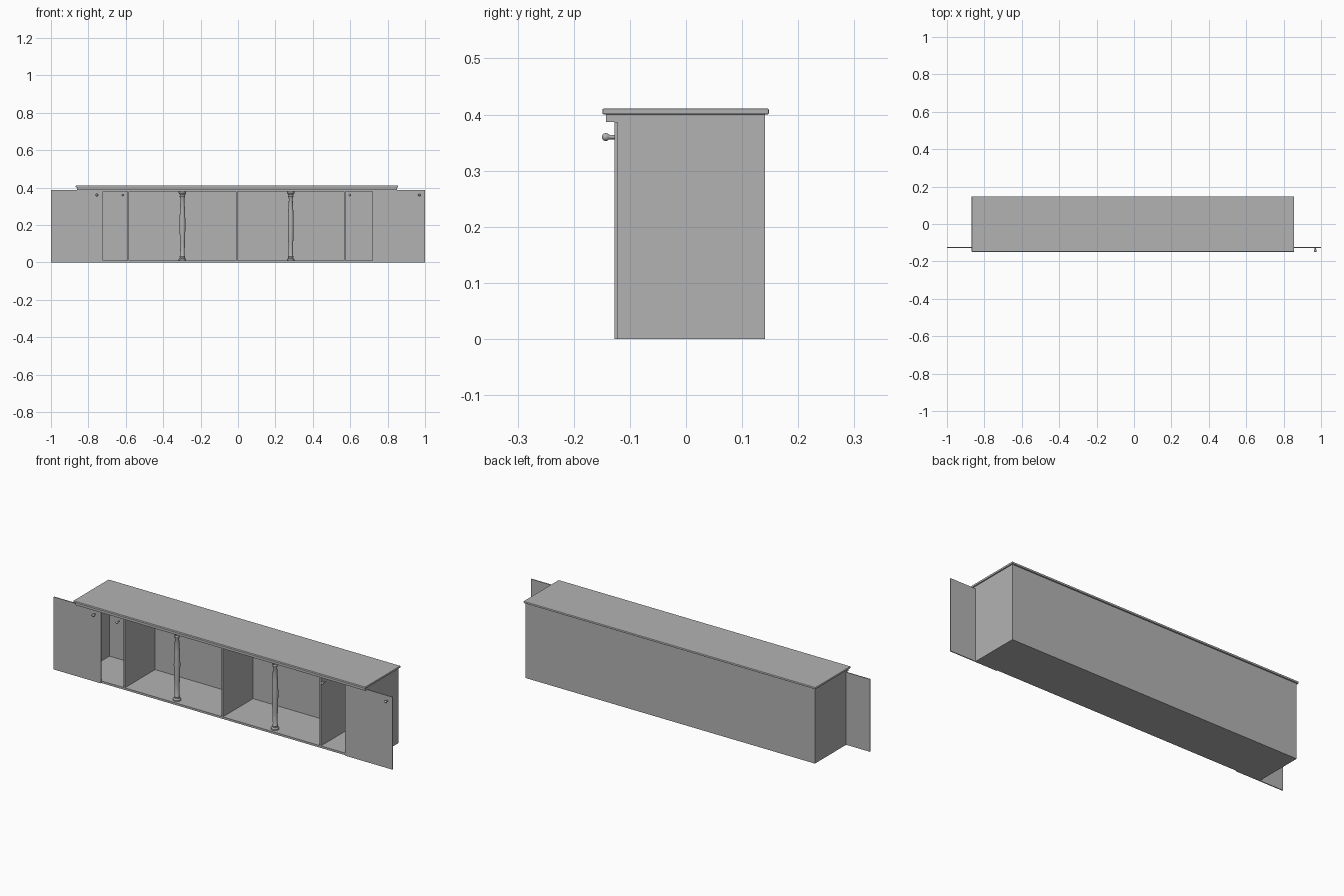
import bpy, bmesh, math
from mathutils import Matrix

old = bpy.data.objects.get("Cube")
if old:
    bpy.data.objects.remove(old, do_unlink=True)

gray = bpy.data.materials.new("plain gray")
gray.use_nodes = True
tone = (0.45, 0.45, 0.45, 1)
gray.diffuse_color = tone
gray.node_tree.nodes["Principled BSDF"].inputs["Base Color"].default_value = tone


def finish(name, bm):
    mesh = bpy.data.meshes.new(name)
    bmesh.ops.recalc_face_normals(bm, faces=bm.faces)
    bm.to_mesh(mesh)
    bm.free()
    mesh.materials.append(gray)
    obj = bpy.data.objects.new(name, mesh)
    bpy.context.collection.objects.link(obj)
    return obj


def box(name, x, y, z, bevel=0):
    """Box spanning the given (low, high) ranges."""
    bm = bmesh.new()
    bmesh.ops.create_cube(bm, size=1)
    for v in bm.verts:
        v.co = [r[0] if c < 0 else r[1] for c, r in zip(v.co, (x, y, z))]
    obj = finish(name, bm)
    if bevel:
        mod = obj.modifiers.new("rounded edge", "BEVEL")
        mod.width = bevel
        mod.segments = 2
    return obj


def turned(name, profile, matrix, sides=20):
    """Lathe a (radius, height) profile, then place it."""
    bm = bmesh.new()
    verts = [bm.verts.new((r, 0, h)) for r, h in profile]
    edges = [bm.edges.new(p) for p in zip(verts, verts[1:])]
    bmesh.ops.spin(bm, geom=verts + edges, cent=(0, 0, 0), axis=(0, 0, 1),
                   angle=math.tau, steps=sides)
    bmesh.ops.remove_doubles(bm, verts=bm.verts, dist=0.0001)
    bmesh.ops.transform(bm, matrix=matrix, verts=bm.verts)
    obj = finish(name, bm)
    bpy.ops.object.select_all(action="DESELECT")
    obj.select_set(True)
    bpy.context.view_layer.objects.active = obj
    bpy.ops.object.shade_smooth_by_angle()
    return obj


LEFT, RIGHT = -0.86, 0.85
FRONT, BACK = -0.122, 0.141
T = 0.008

# Worktop with the lip under its front edge
box("worktop", (-0.868, 0.856), (-0.149, 0.148), (0.4, 0.411), 0.003)
box("front_lip", (LEFT, RIGHT), (-0.143, FRONT), (0.387, 0.4))

# Carcass, open at the front
box("floor_panel", (LEFT, RIGHT), (FRONT, BACK), (0, 0.011))
box("ceiling_panel", (LEFT, RIGHT), (FRONT, BACK), (0.378, 0.4))
box("back_panel", (LEFT, RIGHT), (BACK - T, BACK), (0.011, 0.378))
box("right_side_panel", (LEFT, LEFT + T), (FRONT, BACK - T), (0.011, 0.378))
box("left_side_panel", (RIGHT - T, RIGHT), (FRONT, BACK - T), (0.011, 0.378))
for name, x in (("right", -0.587), ("middle", -0.008), ("left", 0.571)):
    box(name + "_divider", (x - T / 2, x + T / 2), (FRONT, BACK - T), (0.011, 0.378))

# Sliding doors, drawn out past both ends
box("right_door", (-1, -0.721), (-0.127, FRONT), (0, 0.387))
box("left_door", (0.72, 1), (-0.127, FRONT), (0, 0.387))

# Round knobs on short stems
knob = [(0, 0), (0.004, 0), (0.004, 0.014)]
knob += [(0.007 * math.sin(a), 0.021 - 0.007 * math.cos(a))
         for a in (math.radians(d) for d in range(40, 181, 20))]
for i, x in enumerate((-0.755, -0.615, 0.598, 0.97)):
    place = Matrix.Translation((x, FRONT, 0.36)) @ Matrix.Rotation(math.pi / 2, 4, "X")
    turned("knob_" + str(i + 1), knob, place, 16)

# Turned posts in the two wide bays
post = [(0, 0.011), (0.02, 0.011), (0.02, 0.018), (0.013, 0.023), (0.015, 0.032),
        (0.011, 0.04), (0.013, 0.1), (0.016, 0.2), (0.014, 0.27), (0.01, 0.34),
        (0.015, 0.352), (0.013, 0.36), (0.02, 0.37), (0.02, 0.378), (0, 0.378)]
for name, x in (("right_post", -0.297), ("left_post", 0.282)):
    turned(name, post, Matrix.Translation((x, -0.09, 0)))
